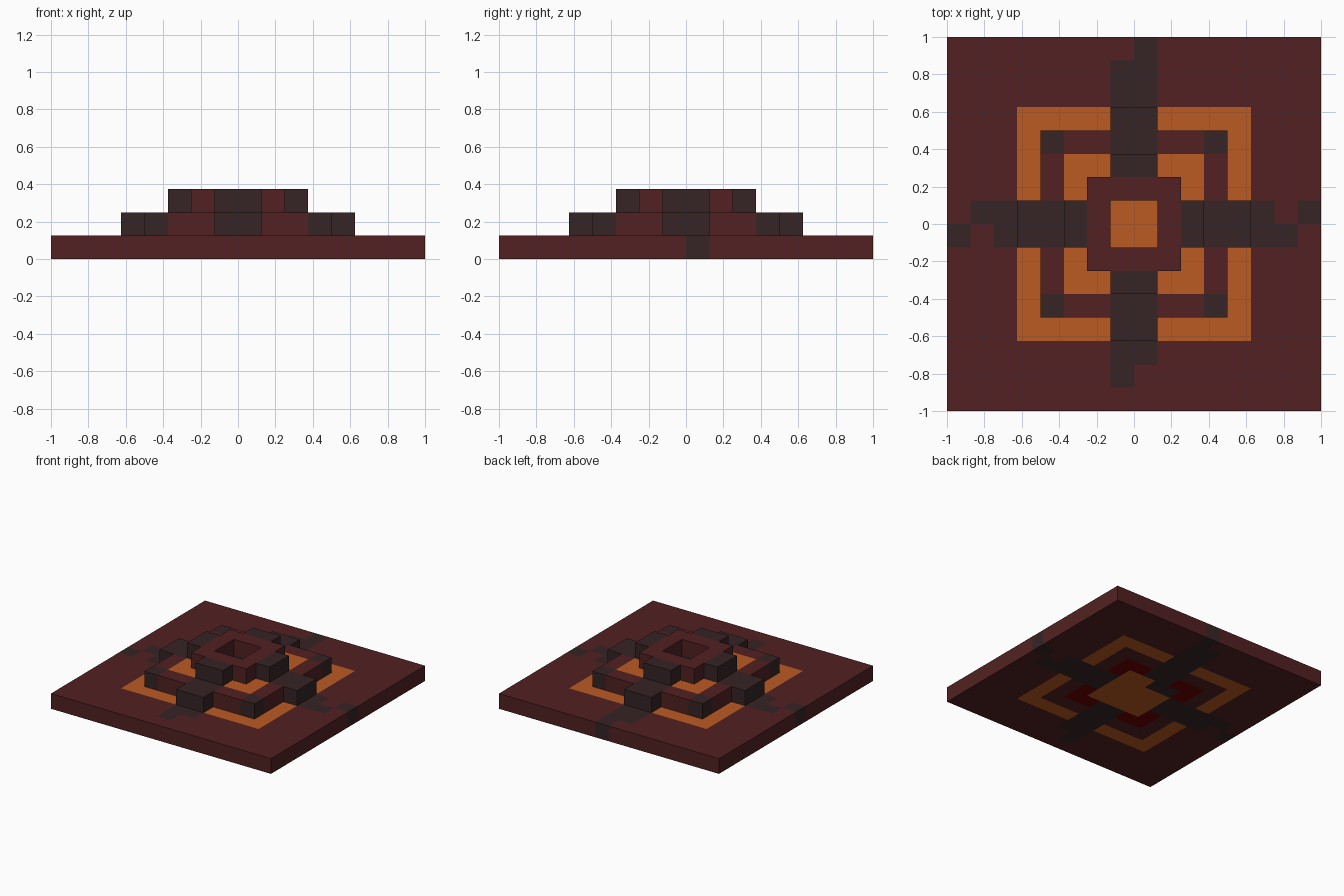
import bpy, bmesh
from mathutils import Vector

if "Cube" in bpy.data.objects:
    bpy.data.objects.remove(bpy.data.objects["Cube"], do_unlink=True)

U = 0.125  # size of one square cell


def make_material(name, rgb):
    lin = [((c / 255 + 0.055) / 1.055) ** 2.4 if c > 10 else c / 3294 for c in rgb]
    mat = bpy.data.materials.new(name)
    mat.use_nodes = True
    mat.diffuse_color = (*lin, 1)
    mat.node_tree.nodes["Principled BSDF"].inputs["Base Color"].default_value = (*lin, 1)
    return mat


MATERIALS = [
    make_material("maroon_stone", (82, 33, 34)),
    make_material("charcoal_stone", (54, 36, 37)),
    make_material("orange_glow", (187, 91, 34)),
    make_material("deep_red", (110, 0, 0)),
]
MAROON, CHARCOAL, ORANGE, RED = range(4)


def ring(i, j):
    """Ring number of a cell, counted outward from the centre."""
    return int(max(abs(i + 0.5), abs(j + 0.5)))


def on_cross(i, j):
    return min(abs(i + 0.5), abs(j + 0.5)) < 1


def build(name, cells, colour):
    """Join cells into one shell, keeping only the exposed faces."""
    cells = set(cells)
    bm = bmesh.new()
    for cell in cells:
        centre = Vector((cell[0] + 0.5, cell[1] + 0.5, cell[2] + 0.5))
        for axis in range(3):
            for sign in (-1, 1):
                n = Vector((0, 0, 0))
                n[axis] = sign
                if tuple(int(c + d) for c, d in zip(cell, n)) in cells:
                    continue
                u = Vector((0, 0, 0))
                u[(axis + 1) % 3] = 0.5
                v = n.cross(u)
                mid = centre + n / 2
                corners = (mid - u - v, mid + u - v, mid + u + v, mid - u + v)
                face = bm.faces.new([bm.verts.new(c * U) for c in corners])
                face.material_index = colour(*cell)
    bmesh.ops.remove_doubles(bm, verts=bm.verts, dist=U / 100)
    mesh = bpy.data.meshes.new(name)
    bm.to_mesh(mesh)
    bm.free()
    for mat in MATERIALS:
        mesh.materials.append(mat)
    obj = bpy.data.objects.new(name, mesh)
    bpy.context.collection.objects.link(obj)
    return obj


def square(inner, outer, layer):
    """Cells of a square frame between two ring numbers."""
    span = range(-outer, outer)
    return [(i, j, layer) for i in span for j in span if ring(i, j) >= inner]


# Cells where the ragged ends of the dark cross are broken away
BROKEN = {(-1, 7), (-1, -8), (0, -8), (0, -7),
          (6, 0), (7, -1), (-7, -1), (-8, 0)}
SCORCH = {(-1, 1), (-2, 1)}


def base_colour(i, j, k):
    r = ring(i, j)
    if (i, j) in SCORCH:
        return CHARCOAL
    if r < 2:
        return ORANGE
    if on_cross(i, j) and (i, j) not in BROKEN:
        return CHARCOAL
    return {2: RED, 4: ORANGE}.get(r, MAROON)


def middle_colour(i, j, k):
    r = ring(i, j)
    corner = abs(i + 0.5) == abs(j + 0.5)
    if r < 2 or on_cross(i, j) or (r == 3 and corner):
        return CHARCOAL
    return ORANGE if r == 2 else MAROON


# Stacked square tiers with a shaft down the middle
build("base_slab", square(0, 8, 0), base_colour)
build("middle_tier", square(1, 4, 1), middle_colour)
build("top_ring", square(1, 2, 2), lambda i, j, k: MAROON)

# Dark stepped blocks on each side
SIDES = {"right": (-1, 0), "left": (1, 0), "back": (0, 1), "front": (0, -1)}
for side, (dx, dy) in SIDES.items():
    def on_side(c):
        along = (c[0] + 0.5) * dx + (c[1] + 0.5) * dy
        return on_cross(c[0], c[1]) and along > 1

    for label, frame in (("lower", square(4, 5, 1)), ("upper", square(2, 3, 2))):
        build(f"{side}_{label}_block", filter(on_side, frame),
              lambda i, j, k: CHARCOAL)
